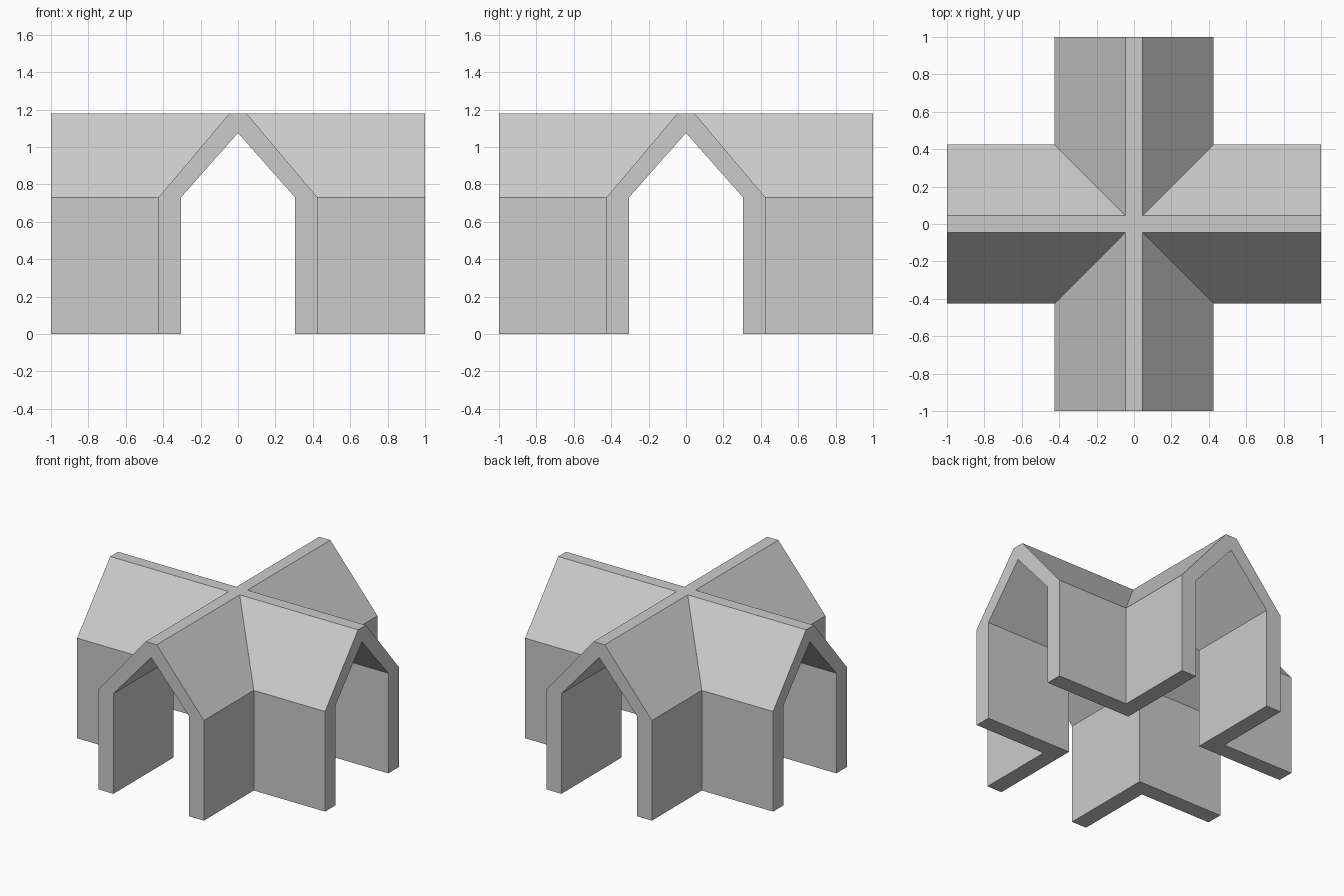
import bpy
import bmesh

if "Cube" in bpy.data.objects:
    bpy.data.objects.remove(bpy.data.objects["Cube"], do_unlink=True)

ARM = 1.0  # half length of each passage

# Half cross-section of the gabled passage: (distance from ridge line, height)
PROFILE = [(0.425, 0), (0.425, 0.73), (0.045, 1.18), (0, 1.18),
           (0, 1.075), (0.305, 0.73), (0.305, 0)]
RIDGE = 3  # profile edge lying on the symmetry plane, left open

# Plain grey stone
stone = bpy.data.materials.new("plain_grey")
stone.use_nodes = True
grey = (0.6, 0.6, 0.6, 1)
stone.diffuse_color = grey
stone.node_tree.nodes["Principled BSDF"].inputs["Base Color"].default_value = grey

# One corner: the section swept from one arm end, mitred, to the other arm end
bm = bmesh.new()
stations = [
    [bm.verts.new((p, ARM, z)) for p, z in PROFILE],
    [bm.verts.new((p, p, z)) for p, z in PROFILE],
    [bm.verts.new((ARM, p, z)) for p, z in PROFILE],
]
count = len(PROFILE)
for a, b in zip(stations, stations[1:]):
    for i in range(count):
        if i == RIDGE:
            continue
        j = (i + 1) % count
        bm.faces.new((a[i], a[j], b[j], b[i]))
bm.faces.new(stations[0])
bm.faces.new(stations[-1])

# Mirror the corner into all four quadrants
for axis in "XY":
    bmesh.ops.mirror(bm, geom=bm.verts[:] + bm.edges[:] + bm.faces[:],
                     axis=axis, merge_dist=0.0001)
    bmesh.ops.remove_doubles(bm, verts=bm.verts[:], dist=0.0001)

# Join flat neighbouring faces and turn everything outward
bmesh.ops.recalc_face_normals(bm, faces=bm.faces[:])
bmesh.ops.dissolve_limit(bm, angle_limit=0.01, verts=bm.verts[:], edges=bm.edges[:])
bmesh.ops.recalc_face_normals(bm, faces=bm.faces[:])

mesh = bpy.data.meshes.new("crossing_passage")
bm.to_mesh(mesh)
bm.free()
mesh.materials.append(stone)
passage = bpy.data.objects.new("crossing_passage", mesh)
bpy.context.collection.objects.link(passage)
